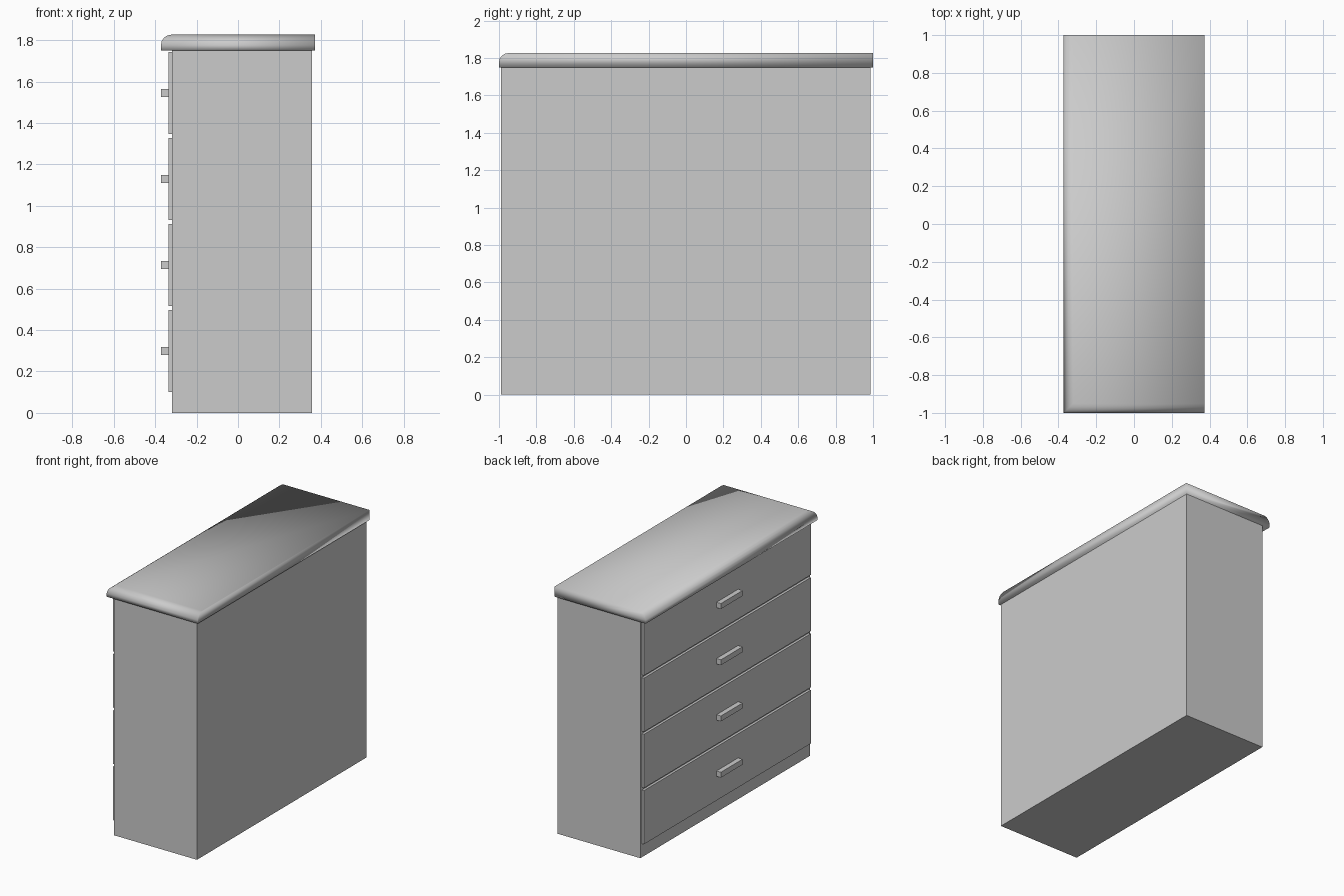
import bpy, bmesh
from mathutils import Vector

if "Cube" in bpy.data.objects:
    bpy.data.objects.remove(bpy.data.objects["Cube"])


def box(name, lo, hi, bevel_test=None):
    """Box from min corner to max corner, optionally rounding chosen edges."""
    lo, hi = Vector(lo), Vector(hi)
    bm = bmesh.new()
    bmesh.ops.create_cube(bm, size=1)
    for v in bm.verts:
        v.co = Vector(((lo[i] + hi[i]) / 2 + v.co[i] * (hi[i] - lo[i]) for i in range(3)))
    if bevel_test:
        edges = [e for e in bm.edges if bevel_test((e.verts[0].co + e.verts[1].co) / 2)]
        bmesh.ops.bevel(bm, geom=edges, offset=0.05, offset_type='OFFSET',
                        segments=4, profile=0.5, affect='EDGES')
        for f in bm.faces:
            f.smooth = True
    bmesh.ops.recalc_face_normals(bm, faces=bm.faces[:])
    mesh = bpy.data.meshes.new(name)
    bm.to_mesh(mesh)
    bm.free()
    ob = bpy.data.objects.new(name, mesh)
    bpy.context.collection.objects.link(ob)
    return ob


# Cabinet carcass
box("cabinet_body", (-0.318, -0.99, 0), (0.358, 0.987, 1.75))

# Worktop, rounded along the upper drawer-side and -y edges
box("top_slab", (-0.372, -1, 1.75), (0.372, 1, 1.826),
    lambda m: m.z > 1.82 and (m.x < -0.3 or m.y < -0.9))

# Four drawer fronts with bar handles
for i in range(4):
    z = 0.299 + i * 0.415
    box(f"drawer_front_{i + 1}", (-0.336, -0.975, z - 0.198), (-0.318, 0.97, z + 0.198))
    box(f"drawer_handle_{i + 1}", (-0.372, -0.128, z - 0.02), (-0.336, 0.124, z + 0.02))
